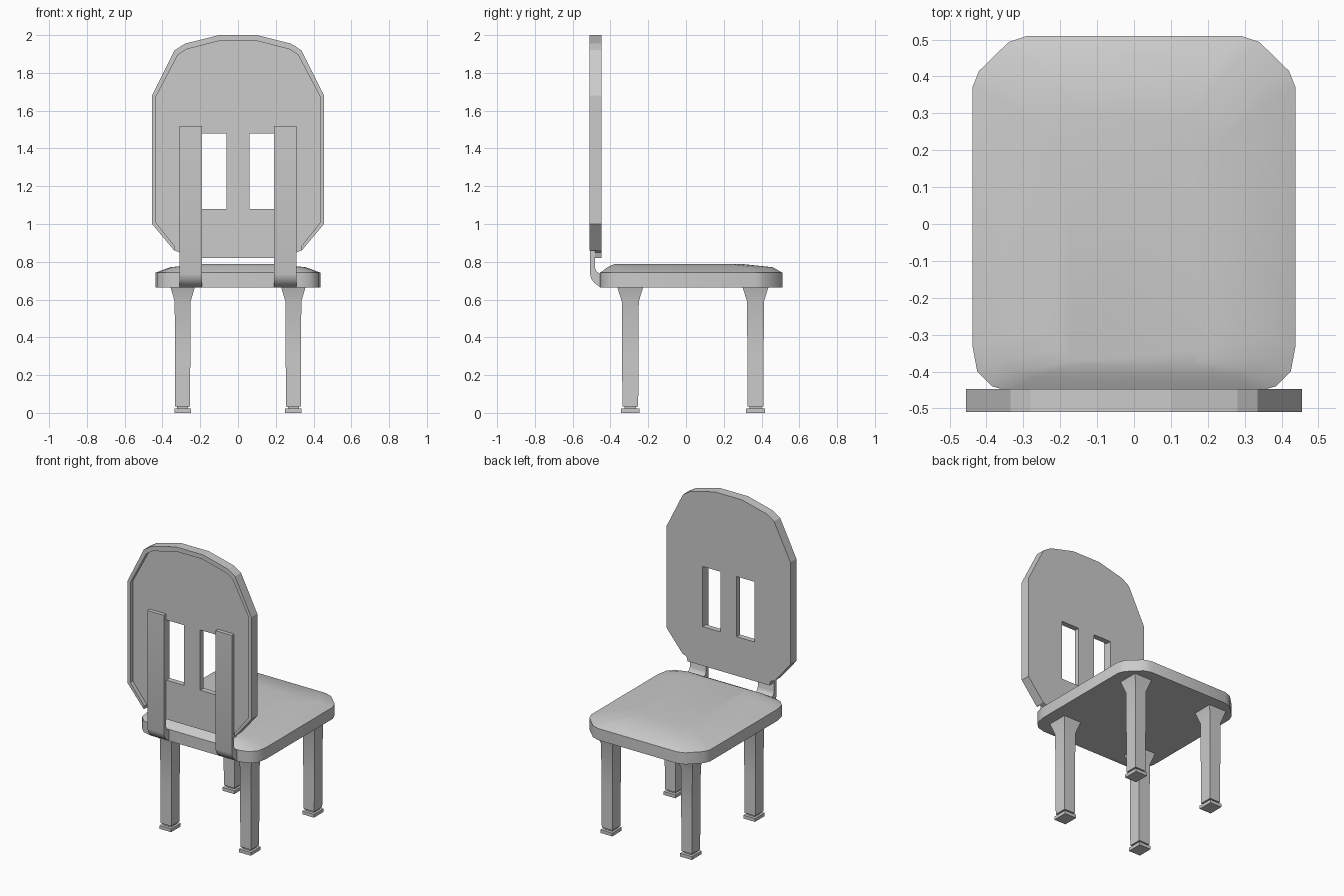
import bpy, bmesh

if "Cube" in bpy.data.objects:
    bpy.data.objects.remove(bpy.data.objects["Cube"])


def loft(name, rings, smooth=None):
    """Skin a list of equal-length vertex rings and cap both ends."""
    bm = bmesh.new()
    vs = [[bm.verts.new(p) for p in r] for r in rings]
    n = len(rings[0])
    for a, b in zip(vs, vs[1:]):
        for i in range(n):
            j = (i + 1) % n
            bm.faces.new((a[i], a[j], b[j], b[i]))
    bm.faces.new(vs[0])
    bm.faces.new(vs[-1])
    bmesh.ops.recalc_face_normals(bm, faces=bm.faces)
    me = bpy.data.meshes.new(name)
    bm.to_mesh(me)
    bm.free()
    ob = bpy.data.objects.new(name, me)
    bpy.context.collection.objects.link(ob)
    if smooth:
        activate(ob)
        bpy.ops.object.shade_smooth_by_angle(angle=smooth)
    return ob


def activate(ob):
    bpy.ops.object.select_all(action='DESELECT')
    ob.select_set(True)
    bpy.context.view_layer.objects.active = ob


def plate(name, half, y0, y1):
    """Symmetric upright plate from its right-hand (x, z) outline."""
    outline = half + [(-x, z) for x, z in reversed(half)]
    return loft(name, [[(x, y, z) for x, z in outline] for y in (y0, y1)])


def box(name, x0, x1, y0, y1, z0, z1):
    return loft(name, [[(x0, y0, z), (x1, y0, z), (x1, y1, z), (x0, y1, z)]
                       for z in (z0, z1)])


def cut(ob, cutter):
    m = ob.modifiers.new("cut", 'BOOLEAN')
    m.operation = 'DIFFERENCE'
    m.solver = 'EXACT'
    m.object = cutter
    activate(ob)
    bpy.ops.object.modifier_apply(modifier=m.name)
    bpy.data.objects.remove(cutter)


# Backrest with a recessed face and two slots
back = plate("backrest", [(0.1, 2.0), (0.28, 1.955), (0.335, 1.92), (0.455, 1.68),
                          (0.455, 1.0), (0.34, 0.862), (0.31, 0.85), (0.3, 0.82)],
             -0.51, -0.447)
cut(back, plate("recess_cutter", [(0.095, 1.97), (0.27, 1.926), (0.318, 1.895),
                                  (0.435, 1.673), (0.435, 1.008), (0.333, 0.88),
                                  (0.333, 0.75)], -0.6, -0.483))
for s in (-1, 1):
    x0, x1 = sorted((s * 0.06, s * 0.19))
    cut(back, box("slot_cutter", x0, x1, -0.6, -0.4, 1.08, 1.48))

# Straps curving from the seat edge up the backrest
strap = [(-0.508, 1.52), (-0.508, 0.735), (-0.502, 0.71), (-0.485, 0.688),
         (-0.455, 0.665), (-0.42, 0.665), (-0.42, 0.735), (-0.455, 0.737),
         (-0.475, 0.75), (-0.483, 0.77), (-0.483, 1.52)]
for s, side in ((-1, "left"), (1, "right")):
    loft(side + "_strap", [[(s * x, y, z) for y, z in strap] for x in (0.19, 0.31)], 0.7)

# Cushioned seat: straight sides, then domed rings
half = [(0.29, 0.51), (0.34, 0.493), (0.42, 0.415), (0.438, 0.37),
        (0.438, -0.33), (0.425, -0.40), (0.385, -0.44), (0.33, -0.455)]
outline = half + [(-x, y) for x, y in reversed(half)]


def seat_ring(z, sx, y0, y1):
    return [(x * sx, y0 + (y + 0.455) / 0.965 * (y1 - y0), z) for x, y in outline]


loft("seat", [seat_ring(0.665, 1, -0.455, 0.51), seat_ring(0.742, 1, -0.455, 0.51),
              seat_ring(0.771, 0.82, -0.415, 0.46), seat_ring(0.788, 0.45, -0.38, 0.3)], 0.7)

# Legs with flared tops, and square foot pads
leg = [(0.02, 0.03), (0.035, 0.032), (0.035, 0.042), (0.3, 0.043),
       (0.59, 0.045), (0.67, 0.07)]
for s, side in ((-1, "left"), (1, "right")):
    for cy, end in ((-0.295, "front"), (0.368, "rear")):
        cx = s * 0.293
        loft(f"{end}_{side}_leg",
             [[(cx + a * w * 0.94, cy + b * w, z)
               for a, b in ((-1, -1), (1, -1), (1, 1), (-1, 1))] for z, w in leg], 0.7)
        box(f"{end}_{side}_foot", cx - 0.043, cx + 0.043, cy - 0.05, cy + 0.05, 0, 0.022)
